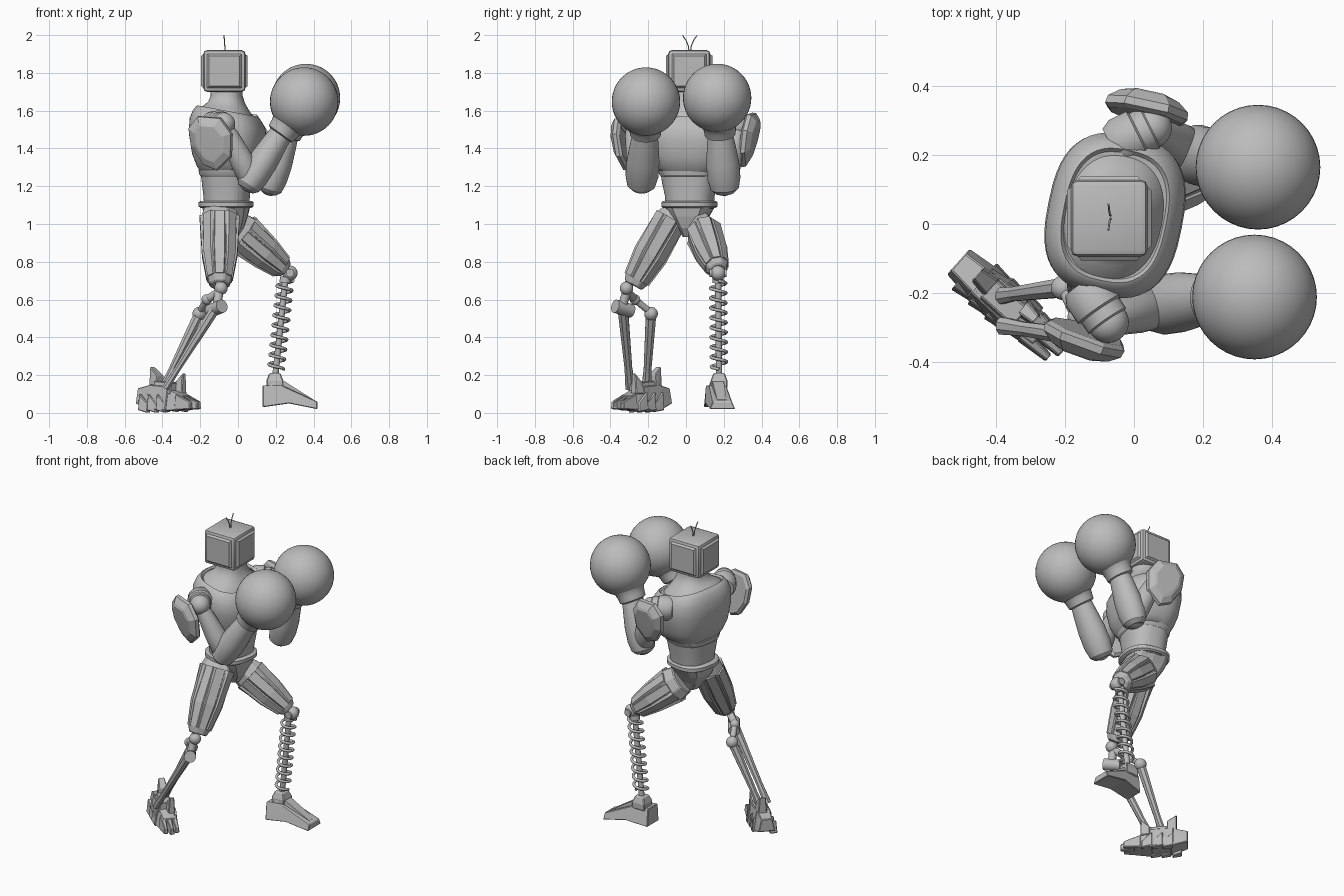
import bpy, bmesh, math
from mathutils import Vector, Matrix

if "Cube" in bpy.data.objects:
    bpy.data.objects.remove(bpy.data.objects["Cube"])

grey = bpy.data.materials.new("plain grey")
grey.use_nodes = True
grey.diffuse_color = (0.5, 0.5, 0.5, 1)
grey.node_tree.nodes["Principled BSDF"].inputs["Base Color"].default_value = (0.5, 0.5, 0.5, 1)
V = Vector


def finish(name, bm, smooth=None, bevel=0):
    bmesh.ops.recalc_face_normals(bm, faces=bm.faces)
    mesh = bpy.data.meshes.new(name)
    bm.to_mesh(mesh)
    bm.free()
    ob = bpy.data.objects.new(name, mesh)
    bpy.context.collection.objects.link(ob)
    mesh.materials.append(grey)
    if bevel:
        mod = ob.modifiers.new("bevel", 'BEVEL')
        mod.width, mod.segments = bevel, 1
    if smooth:
        bpy.ops.object.select_all(action='DESELECT')
        ob.select_set(True)
        bpy.context.view_layer.objects.active = ob
        bpy.ops.object.shade_smooth_by_angle(angle=math.radians(smooth))
    return ob


def skin(name, rings, smooth=None, bevel=0):
    """Join equal rings of points into a capped solid."""
    bm = bmesh.new()
    loops = [[bm.verts.new(p) for p in r] for r in rings]
    n = len(loops[0])
    for lo, hi in zip(loops, loops[1:]):
        for i in range(n):
            j = (i + 1) % n
            bm.faces.new((lo[i], lo[j], hi[j], hi[i]))
    bm.faces.new(loops[0][::-1])
    bm.faces.new(loops[-1])
    return finish(name, bm, smooth, bevel)


def limb(name, a, b, sections, n=24, smooth=40, bevel=0):
    """Tapered solid from a to b; sections are (fraction, half depth, half width)."""
    a, b = V(a), V(b)
    t = (b - a).normalized()
    ref = V((0, 1, 0)) if abs(t.y) < 0.85 else V((1, 0, 0))
    v = (ref - t * ref.dot(t)).normalized()
    u = v.cross(t)
    rings = []
    for f, ru, rv in sections:
        angles = [math.tau * (i + 0.5) / n for i in range(n)]
        rings.append([a.lerp(b, f) + u * ru * math.cos(k) + v * rv * math.sin(k) for k in angles])
    return skin(name, rings, smooth, bevel)


def rod(name, a, b, r, n=16):
    return limb(name, a, b, [(0, r, r), (1, r, r)], n)


def ball(name, c, r):
    bm = bmesh.new()
    bmesh.ops.create_uvsphere(bm, u_segments=40, v_segments=24, radius=r, matrix=Matrix.Translation(c))
    return finish(name, bm, 40)


def hull(name, points, bevel=0):
    bm = bmesh.new()
    for p in points:
        bm.verts.new(p)
    res = bmesh.ops.convex_hull(bm, input=bm.verts)
    bmesh.ops.delete(bm, geom=list({g for g in res["geom_interior"] if isinstance(g, bmesh.types.BMVert)}), context='VERTS')
    bmesh.ops.dissolve_limit(bm, angle_limit=0.05, verts=bm.verts, edges=bm.edges)
    return finish(name, bm, None, bevel)


def oval(cx, cy, z, a, b, twist=0, power=2.5, tilt=0, n=48):
    """Rounded-rectangle ring, twisted about z and tilted along x."""
    pts = []
    for i in range(n):
        k = math.tau * i / n
        c, s = math.cos(k), math.sin(k)
        p = V((a * math.copysign(abs(c) ** (2 / power), c), b * math.copysign(abs(s) ** (2 / power), s), 0))
        p.rotate(Matrix.Rotation(twist, 3, 'Z'))
        pts.append(V((cx + p.x, cy + p.y, z - tilt * p.x)))
    return pts


def tube(name, points, r):
    cu = bpy.data.curves.new(name, 'CURVE')
    cu.dimensions, cu.bevel_depth, cu.bevel_resolution, cu.use_fill_caps = '3D', r, 2, True
    sp = cu.splines.new('POLY')
    sp.points.add(len(points) - 1)
    for q, p in zip(sp.points, points):
        q.co = (*p, 1)
    ob = bpy.data.objects.new(name, cu)
    bpy.context.collection.objects.link(ob)
    cu.materials.append(grey)
    return ob


# Torso
TW = -0.2
chest = [(1.27, .13, .15, 0), (1.30, .155, .185, .02), (1.36, .18, .215, .05), (1.46, .197, .235, .1),
         (1.53, .193, .237, .15), (1.57, .175, .22, .18), (1.593, .158, .203, .19),
         (1.598, .15, .193, .19), (1.587, .142, .183, .19)]
skin("chest", [oval(-.055, .025, z, a, b, TW, 2.7, t) for z, a, b, t in chest], 40)
skin("neck", [oval(-.06, .02, z, a, b, TW, 2.3, t) for z, a, b, t in
              [(1.57, .148, .19, .19), (1.59, .14, .178, .17), (1.615, .116, .14, .12), (1.645, .095, .105, .05),
               (1.68, .083, .088, 0), (1.72, .083, .088, 0)]], 50)
skin("abdomen", [oval(-.06, .02, z, a, b, TW) for z, a, b in
                 [(1.08, .115, .125), (1.15, .12, .13), (1.22, .128, .145), (1.29, .135, .155)]], 40)
skin("rib_band", [oval(-.06, .02, z, a, b, TW) for z, a, b in
                  [(1.25, .13, .15), (1.26, .14, .158), (1.285, .145, .165), (1.30, .135, .155)]], 30)
skin("belt", [oval(-.063, .018, z, a, b, TW) for z, a, b in
              [(1.085, .13, .135), (1.093, .143, .146), (1.115, .143, .146), (1.123, .13, .135)]], 30)
skin("pelvis", [oval(-.063 + s, .025, z, a, b, TW, 3, 0, 12) for z, a, b, s in
                [(.93, .05, .04, .01), (.98, .085, .06, .01), (1.04, .115, .095, 0), (1.09, .125, .125, 0)]])

# Head: rounded box with raised, sloping side panels and antennae
bm = bmesh.new()
bmesh.ops.create_cube(bm, size=1, matrix=Matrix.Translation((-.072, .017, 1.81)) @ Matrix.Diagonal((.222, .222, .22, 1)))
bmesh.ops.bevel(bm, geom=bm.edges[:], offset=.018, segments=2, profile=.5, affect='EDGES')
bm.normal_update()
panels = [f for f in bm.faces if f.calc_area() > .02 and abs(f.normal.z) < .5]
bmesh.ops.inset_individual(bm, faces=panels, thickness=.003, depth=0)
bmesh.ops.inset_individual(bm, faces=panels, thickness=.014, depth=.012)
finish("head", bm, 25)
for side in (-1, 1):
    tube("antenna", [(-.068 - .006 * f, .02 + side * (.004 + .034 * f * f), 1.915 + .083 * f) for f in (0, .35, .7, 1)], .003)


# Arms
def arm(side, chest_pt, shoulder, elbow, cuff, glove):
    s, e, c, g = V(shoulder), V(elbow), V(cuff), V(glove)
    limb(side + "_shoulder_drum", chest_pt, s, [(-.15, .06, .06), (.1, .075, .075), (.6, .075, .075), (.65, .066, .066), (.95, .066, .066), (1.05, .052, .052)], 28, 30)
    ball(side + "_shoulder_ball", s, .06)
    limb(side + "_upper_arm", s, e, [(0, .035, .035), (.2, .048, .048), (.6, .062, .062), (.95, .066, .066), (1.05, .05, .05)], 20)
    ball(side + "_elbow", e, .066)
    limb(side + "_forearm", e, c, [(-.18, .045, .05), (-.1, .068, .075), (.1, .078, .088), (.4, .078, .087), (.75, .068, .075), (1, .06, .064)], 28, 30)
    limb(side + "_glove_cuff", c, g, [(-.12, .062, .066), (-.08, .078, .082), (.08, .082, .086), (.2, .088, .092), (.4, .115, .115), (.62, .148, .148)], 32, 40)
    ball(side + "_glove", g, .181)


arm("right", (-.14, -.19, 1.52), (-.075, -.285, 1.53), (.07, -.235, 1.232), (.235, -.215, 1.49), (.35, -.212, 1.648))
arm("left", (-.05, .23, 1.52), (.05, .28, 1.52), (.175, .203, 1.215), (.265, .18, 1.49), (.36, .165, 1.667))

# Shoulder shields: domed plates of an eight-sided outline
shield = [(-.125, .07), (-.07, .135), (.06, .125), (.12, .04), (.11, -.08), (.025, -.155), (-.05, -.125), (-.115, -.03)]
for side, c, turn in (("right", (-.138, -.322, 1.437), -.36), ("left", (.037, .32, 1.455), -.2)):
    sg = -1 if side == "right" else 1
    rings = []
    for off, k in ((-.012, .88), (.0, 1), (.022, .97), (.045, .72), (.05, .6)):
        ring = [V((x * k, sg * off + sg * z * .13, z * k)) for x, z in shield]
        rings.append([Matrix.Rotation(turn, 3, 'Z') @ p + V(c) for p in ring])
    skin(side + "_shoulder_shield", rings, 12)


# Thighs: faceted cores carrying lengthwise armour slats
def thigh(side, a, b, secs):
    limb(side + "_thigh", a, b, secs, 8, None, .006)
    a, b = V(a), V(b)
    t = (b - a).normalized()
    v = (V((0, 1, 0)) - t * t.y).normalized()
    u = v.cross(t)
    for i in range(8):
        k = math.tau * i / 8
        d, w = u * math.cos(k) + v * math.sin(k), v * math.cos(k) - u * math.sin(k)
        pts = []
        for f, ru, rv in secs[1:4]:
            r = math.hypot(ru * math.cos(k), rv * math.sin(k))
            for out, half in ((.86, .36), (1.02, .29)):
                pts += [a.lerp(b, f) + d * r * out + w * r * half * q for q in (-1, 1)]
        hull(side + "_thigh_slat", pts)


thigh("right", (-.097, -.05, 1.08), (-.097, -.28, .675), [(-.02, .085, .06), (.12, .104, .085), (.6, .092, .092), (.92, .068, .072), (1, .055, .055)])
thigh("left", (-.02, .08, .985), (.25, .17, .757), [(-.02, .095, .07), (.15, .11, .085), (.6, .09, .085), (.92, .066, .064), (1, .045, .05)])

# Left lower leg: knee, spring and wedge foot
ball("left_knee", (.275, .17, .74), .04)
rod("left_knee_axle", (.275, .125, .74), (.275, .215, .74), .022)
top, low = V((.252, .17, .72)), V((.198, .175, .2))
rod("spring_core", top, low, .017, 12)
turns, steps = 9, 20
tube("spring", [top.lerp(low, .04 + .9 * i / (turns * steps)) + V((.041 * math.cos(math.tau * i / steps), .041 * math.sin(math.tau * i / steps), 0))
                for i in range(turns * steps + 1)], .0085)
limb("spring_collar", top, low, [(0, .03, .03), (.06, .03, .03)], 16)
hull("left_ankle", [(x, y, z) for z, m in ((.13, .045), (.17, .045), (.21, .03)) for x in (.195 - m, .195 + m) for y in (.175 - m, .175 + m)], .005)
foot = [(.13, .03, .06), (.13, .145, .05), (.235, .145, .045), (.42, .06, .05), (.42, .02, .068), (.27, .05, .07)]
skin("left_foot", [[(x, .155 + .13 * (x - .13) + s * w, z) for x, z, w in foot] for s in (-1, 1)], None, .004)
hull("left_foot_ridge", [(x, .155 + .13 * (x - .13) + s * w, z) for x, z, w in ((.16, .14, .04), (.2, .172, .03), (.25, .165, .03), (.40, .07, .025), (.4, .05, .025)) for s in (-1, 1)])

# Right lower leg: knee drum and twin struts
ball("right_knee", (-.09, -.315, .66), .035)
rod("right_knee_link", (-.095, -.30, .69), (-.11, -.335, .57), .024)
rod("right_knee_drum", (-.085, -.375, .565), (-.145, -.29, .54), .036)
rod("right_knee_fork", (-.10, -.31, .64), (-.165, -.27, .60), .022)
ball("right_fork_joint", (-.165, -.27, .60), .028)
rod("right_fork_arm", (-.165, -.27, .60), (-.205, -.185, .53), .018)
ball("right_strut_joint", (-.205, -.185, .525), .036)
for nm, a, b in (("front", (-.115, -.335, .56), (-.385, -.295, .13)), ("rear", (-.205, -.185, .525), (-.40, -.21, .13))):
    limb("right_%s_strut" % nm, a, b, [(0, .028, .03), (.2, .027, .028), (.75, .018, .022), (1, .02, .028)], 8, None)

# Right foot: chain of angular blocks along a diagonal
heel, toe = V((-.47, -.145, 0)), V((-.235, -.355, 0))
axis = (toe - heel).normalized()
cross = V((-axis.y, axis.x, 0))


def block(name, f0, f1, w0, w1, z0, z1, h0, h1, shift=0):
    pts = []
    for f, w, z, h in ((f0, w0, z0, h0), (f1, w1, z1, h1)):
        c = heel.lerp(toe, f) + cross * shift
        for s in (-1, 1):
            pts += [c + cross * s * w + V((0, 0, z)), c + cross * s * w * .65 + V((0, 0, h))]
    hull(name, pts, .004)


block("foot_heel", -.17, .15, .05, .062, .05, .015, .13, .15)
block("foot_heel_spur", .04, .22, .028, .04, .12, .1, .245, .2, .01)
block("foot_middle", .1, .55, .065, .07, .02, .012, .15, .14)
block("foot_ankle", .2, .6, .05, .05, .1, .1, .17, .16)
block("foot_instep_spur", .55, .72, .03, .02, .1, .1, .16, .21, .025)
block("foot_front", .5, .85, .066, .05, .01, .015, .13, .09)
for s in (-1, 0, 1):
    block("foot_toe", .72, 1.1 - .06 * abs(s), .024, .014, .015, .02, .1, .06, s * .034)
    block("foot_side_claw", .15 + .2 * s, .33 + .2 * s, .025, .015, .015, .0, .1, .05, -.05)
    block("foot_inner_claw", .3 + .2 * s, .5 + .2 * s, .022, .015, .015, .005, .11, .05, .05)
